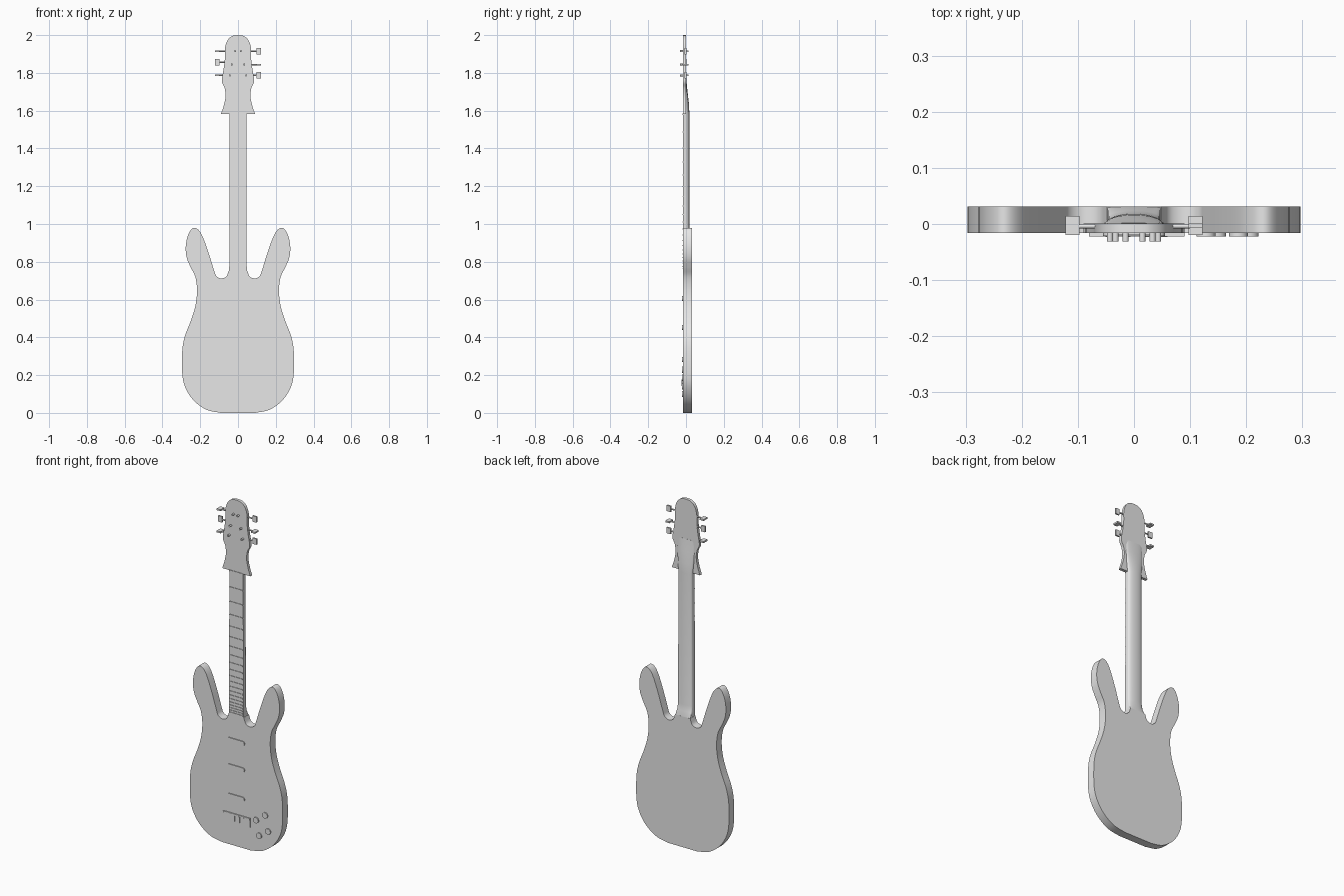
import bpy, bmesh, math
from mathutils import Vector, Matrix

if "Cube" in bpy.data.objects:
    bpy.data.objects.remove(bpy.data.objects["Cube"])

FRONT, BACK = -0.016, 0.031          # y of the body faces

grey = bpy.data.materials.new("plain_grey")
grey.diffuse_color = (0.8, 0.8, 0.8, 1)
grey.use_nodes = True
grey.node_tree.nodes["Principled BSDF"].inputs["Base Color"].default_value = grey.diffuse_color


def finish(name, bm, angle=35):
    bmesh.ops.recalc_face_normals(bm, faces=bm.faces)
    me = bpy.data.meshes.new(name)
    bm.to_mesh(me)
    bm.free()
    me.materials.append(grey)
    ob = bpy.data.objects.new(name, me)
    bpy.context.collection.objects.link(ob)
    bpy.context.view_layer.objects.active = ob
    ob.select_set(True)
    bpy.ops.object.shade_smooth_by_angle(angle=math.radians(angle))
    ob.select_set(False)
    return ob


def spline(pts, steps=5):
    """Smooth curve through the points."""
    p = [Vector(q) for q in pts]
    p = [2 * p[0] - p[1]] + p + [2 * p[-1] - p[-2]]
    out = []
    for a, b, c, d in zip(p, p[1:], p[2:], p[3:]):
        for i in range(steps):
            t = i / steps
            out.append(0.5 * (2 * b + (c - a) * t + (2 * a - 5 * b + 4 * c - d) * t * t
                              + (3 * b - a - 3 * c + d) * t ** 3))
    return out + [p[-2]]


def slab(name, outline, y0, y1):
    """Extrude an x-z outline from y0 to y1."""
    bm = bmesh.new()
    rows = [[bm.verts.new((x, y, z)) for x, z in outline] for y in (y0, y1)]
    n = len(outline)
    for r in rows:
        bm.faces.new(r)
    for i in range(n):
        j = (i + 1) % n
        bm.faces.new((rows[0][i], rows[0][j], rows[1][j], rows[1][i]))
    return finish(name, bm)


def mirrored(half):
    """Close a right-hand outline with its mirror image."""
    return list(half) + [(-x, z) for x, z in reversed(list(half)) if x > 1e-5]


def box(name, c, s):
    bm = bmesh.new()
    bmesh.ops.create_cube(bm, size=1, matrix=Matrix.Translation(c) @ Matrix.Diagonal((*s, 1)))
    return finish(name, bm)


def rod(name, a, b, r, seg=16):
    a, b = Vector(a), Vector(b)
    bm = bmesh.new()
    m = Matrix.Translation((a + b) / 2) @ (b - a).to_track_quat('Z', 'Y').to_matrix().to_4x4()
    bmesh.ops.create_cone(bm, cap_ends=True, segments=seg, radius1=r, radius2=r,
                          depth=(b - a).length, matrix=m)
    return finish(name, bm)


# Body with two horns
body_half = spline([(0.09, 0), (0.165, 0.016), (0.232, 0.063), (0.277, 0.13), (0.295, 0.205),
                    (0.295, 0.33), (0.28, 0.41), (0.249, 0.49), (0.225, 0.57), (0.217, 0.65),
                    (0.226, 0.72), (0.25, 0.77), (0.271, 0.82), (0.277, 0.875), (0.268, 0.93),
                    (0.25, 0.968), (0.23, 0.98), (0.207, 0.966), (0.185, 0.928), (0.155, 0.845),
                    (0.127, 0.755), (0.115, 0.725), (0.09, 0.712), (0.062, 0.722), (0.048, 0.755)])
slab("body", mirrored(body_half), FRONT, BACK)

# Headstock with waisted sides and a round top
head_half = spline([(0.09, 1.583), (0.076, 1.625), (0.066, 1.675), (0.071, 1.72), (0.086, 1.757),
                    (0.077, 1.815), (0.07, 1.87), (0.069, 1.93), (0.055, 1.973), (0.03, 1.995),
                    (0.0, 2.0)])
slab("headstock", mirrored(head_half), FRONT, 0.001)

# Neck: flat front and rounded back, swelling into the heel and fading into the headstock
# stations: z, half width, y of side edge, y of back ridge
stations = [(0.72, 0.047, 0.031, 0.031), (0.755, 0.047, 0.029, 0.031), (0.785, 0.046, 0.012, 0.024),
            (0.82, 0.046, 0.005, 0.019), (1.58, 0.044, 0.005, 0.018), (1.635, 0.05, 0.002, 0.016),
            (1.70, 0.054, 0.0005, 0.008), (1.77, 0.05, 0.0, 0.0015)]
bm = bmesh.new()
rings = []
for z, w, side, ridge in stations:
    ring = [bm.verts.new((-w, FRONT, z)), bm.verts.new((w, FRONT, z))]
    for i in range(13):
        a = math.pi * i / 12
        ring.append(bm.verts.new((w * math.cos(a), side + (ridge - side) * math.sin(a), z)))
    rings.append(ring)
for r0, r1 in zip(rings, rings[1:]):
    for i in range(len(r0)):
        j = (i + 1) % len(r0)
        bm.faces.new((r0[i], r0[j], r1[j], r1[i]))
bm.faces.new(rings[0])
bm.faces.new(rings[-1])
finish("neck", bm)

# Frets, closer together toward the body
for n in range(1, 21):
    box("fret", (0, FRONT - 0.001, 0.65 + 0.93 * 0.9 ** n), (0.086, 0.004, 0.005))
box("nut", (0, FRONT - 0.001, 1.582), (0.088, 0.004, 0.008))

# Pickups: bars with rounded ends
for z in (0.605, 0.452, 0.282):
    r, w = 0.013, 0.042
    outline = [(sx * w + r * math.cos(a), z + r * math.sin(a))
               for sx, start in ((1, -math.pi / 2), (-1, math.pi / 2))
               for a in [start + math.pi * i / 10 for i in range(11)]]
    slab("pickup", outline, FRONT - 0.005, FRONT + 0.004)

# Bridge plate with saddles
box("bridge_plate", (0.005, FRONT - 0.001, 0.158), (0.17, 0.006, 0.055))
box("bridge_bar", (0.005, FRONT - 0.002, 0.18), (0.17, 0.008, 0.01))
for i in range(4):
    box("saddle", (-0.045 + i * 0.033, FRONT - 0.003, 0.16), (0.012, 0.008, 0.035))

# Control knobs
for x, z in ((0.128, 0.185), (0.186, 0.228), (0.147, 0.10), (0.205, 0.14)):
    rod("knob", (x, FRONT + 0.004, z), (x, FRONT - 0.006, z), 0.017, 24)

# Tuners: post, shaft and paddle button, some turned flat
for z, px, edge, flat_left, flat_right in ((1.915, 0.015, 0.06, True, False),
                                           (1.85, 0.033, 0.06, False, True),
                                           (1.787, 0.043, 0.07, True, False)):
    for s, flat in ((-1, flat_left), (1, flat_right)):
        zz = z + (0.007 if not flat else -0.007) * (z == 1.85)
        rod("tuner_post", (s * px, FRONT + 0.004, z - 0.005 * (z == 1.85)),
            (s * px, -0.031, z - 0.005 * (z == 1.85)), 0.0055)
        rod("tuner_shaft", (s * edge, -0.004, zz), (s * 0.1, -0.004, zz), 0.004, 12)
        size = (0.025, 0.034, 0.009) if flat else (0.025, 0.009, 0.034)
        box("tuner_button", (s * 0.11, -0.003, zz), size)
